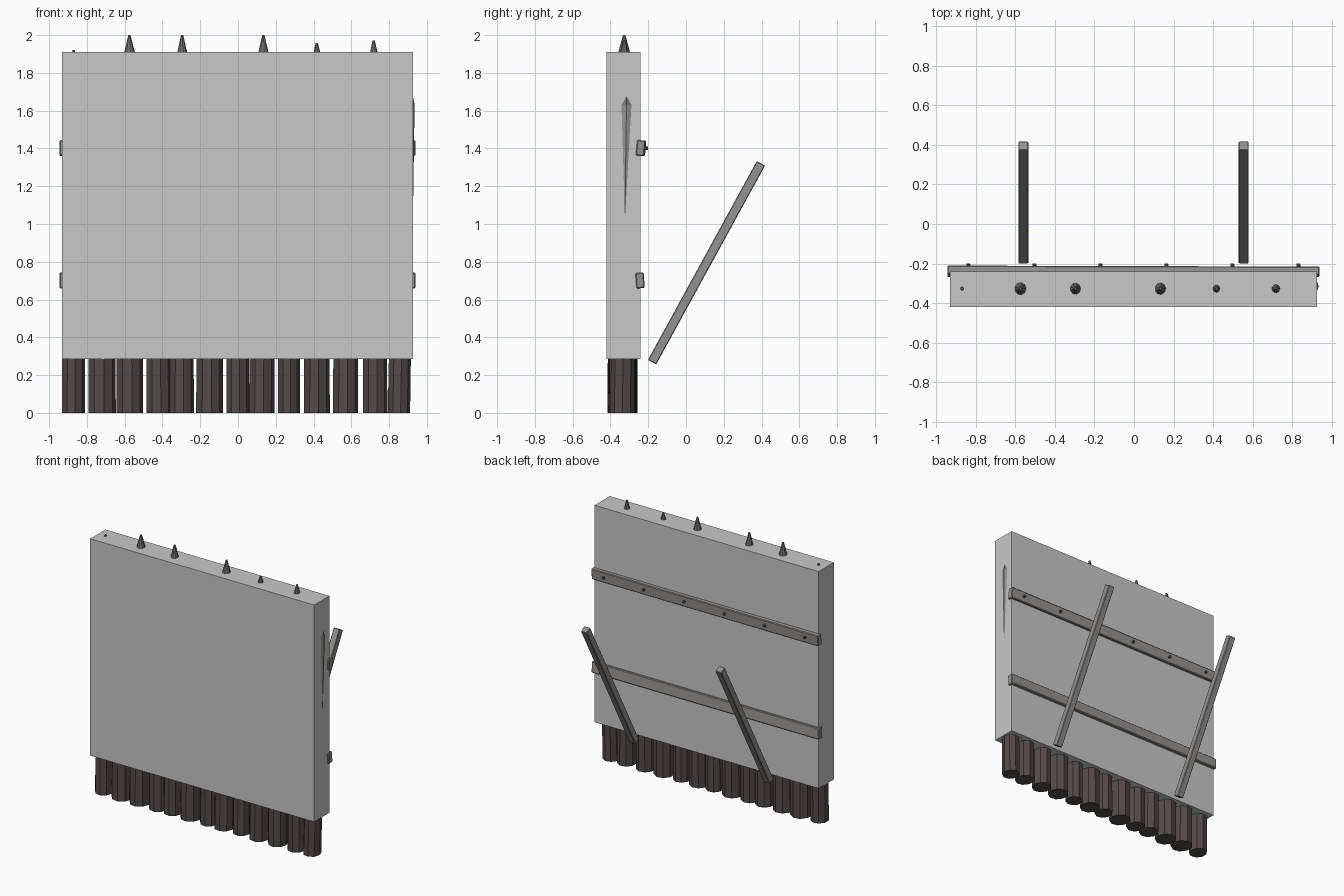
import bpy, bmesh, math
from mathutils import Vector, Matrix

if "Cube" in bpy.data.objects:
    bpy.data.objects.remove(bpy.data.objects["Cube"])


def material(name, r, g, b):
    m = bpy.data.materials.new(name)
    m.diffuse_color = (r, g, b, 1)
    m.use_nodes = True
    m.node_tree.nodes["Principled BSDF"].inputs["Base Color"].default_value = m.diffuse_color
    return m


PANEL = material("pale grey panel", 0.58, 0.58, 0.58)
WOOD = material("weathered wood", 0.30, 0.29, 0.28)
TAR = material("dark tarred wood", 0.085, 0.070, 0.068)
TIP = material("grey stake tip", 0.17, 0.17, 0.165)
IRON = material("dark iron", 0.10, 0.10, 0.10)


def finish(name, bm, mats):
    bmesh.ops.recalc_face_normals(bm, faces=bm.faces)
    me = bpy.data.meshes.new(name)
    bm.to_mesh(me)
    bm.free()
    for m in mats:
        me.materials.append(m)
    ob = bpy.data.objects.new(name, me)
    bpy.context.collection.objects.link(ob)
    return ob


def box(name, centre, size, mat, rot=(0, 0, 0), bevel=0):
    bm = bmesh.new()
    bmesh.ops.create_cube(bm, size=1, matrix=Matrix.Diagonal((*size, 1)))
    if bevel:
        bmesh.ops.bevel(bm, geom=bm.edges[:], offset=bevel, segments=1, affect='EDGES')
    ob = finish(name, bm, [mat])
    ob.location = centre
    ob.rotation_euler = rot
    return ob


def stake(name, base_x, top_x, radius, height, top_y, sides=9):
    """Leaning log: tarred foot, bare shaft, sharpened tip."""
    bm = bmesh.new()
    shoulder = height - 0.24
    levels = [(0, radius), (0.38, radius * 0.98), (shoulder, radius * 0.92), (height, 0.006)]
    rings = []
    for z, r in levels:
        t = z / height
        cx = base_x + (top_x - base_x) * t
        cy = -0.337 + (top_y + 0.337) * t
        rings.append([bm.verts.new((cx + r * math.cos(math.tau * i / sides),
                                    cy + r * 1.08 * math.sin(math.tau * i / sides), z))
                      for i in range(sides)])
    for k in range(3):
        for i in range(sides):
            j = (i + 1) % sides
            f = bm.faces.new((rings[k][i], rings[k][j], rings[k + 1][j], rings[k + 1][i]))
            f.material_index = k
    bm.faces.new(rings[0])
    bm.faces.new(rings[-1]).material_index = 2
    return finish(name, bm, [TAR, WOOD, TIP])


# Large panel hiding the middle of the stakes
box("wall_panel", (-0.003, -0.33, 1.0975), (1.858, 0.18, 1.625), PANEL)

# Row of stakes: base x, tip x, radius, height
stakes = [(-0.873, -0.870, 0.063, 1.922), (-0.722, -0.720, 0.075, 1.88),
          (-0.575, -0.575, 0.073, 2.0), (-0.420, -0.430, 0.068, 1.87),
          (-0.300, -0.296, 0.066, 2.0), (-0.153, -0.150, 0.073, 1.88),
          (-0.003, 0.000, 0.062, 1.89), (0.123, 0.134, 0.069, 2.0),
          (0.267, 0.275, 0.060, 1.87), (0.415, 0.417, 0.071, 1.958),
          (0.567, 0.570, 0.068, 1.88), (0.725, 0.718, 0.066, 1.972),
          (0.850, 0.883, 0.061, 1.87)]
for n, (bx, tx, r, h) in enumerate(stakes):
    stake(f"stake_{n + 1}", bx, tx, r, h, -0.312 if n == 12 else -0.327)

# Horizontal rails on the back
box("upper_rail", (-0.003, -0.238, 1.402), (1.884, 0.044, 0.082), WOOD,
    (math.radians(-5), 0, math.radians(-0.15)), 0.005)
box("lower_rail", (-0.003, -0.243, 0.701), (1.884, 0.044, 0.082), WOOD,
    (math.radians(4), 0, 0), 0.005)

# Nail heads along the upper rail
for n in range(6):
    bm = bmesh.new()
    bmesh.ops.create_cone(bm, cap_ends=True, segments=8, radius1=0.011, radius2=0.009, depth=0.03,
                          matrix=Matrix.Rotation(math.radians(-90), 4, 'X'))
    nail = finish(f"nail_{n + 1}", bm, [IRON])
    nail.location = (-0.838 + n * 0.334, -0.215, 1.402)

# Two leaning braces behind the wall
for side, x in (("left", -0.56), ("right", 0.555)):
    box(f"{side}_brace", (x, 0.1085, 0.795), (0.05, 0.05, 1.2), WOOD,
        (math.radians(-28.7), 0, 0), 0.004)
